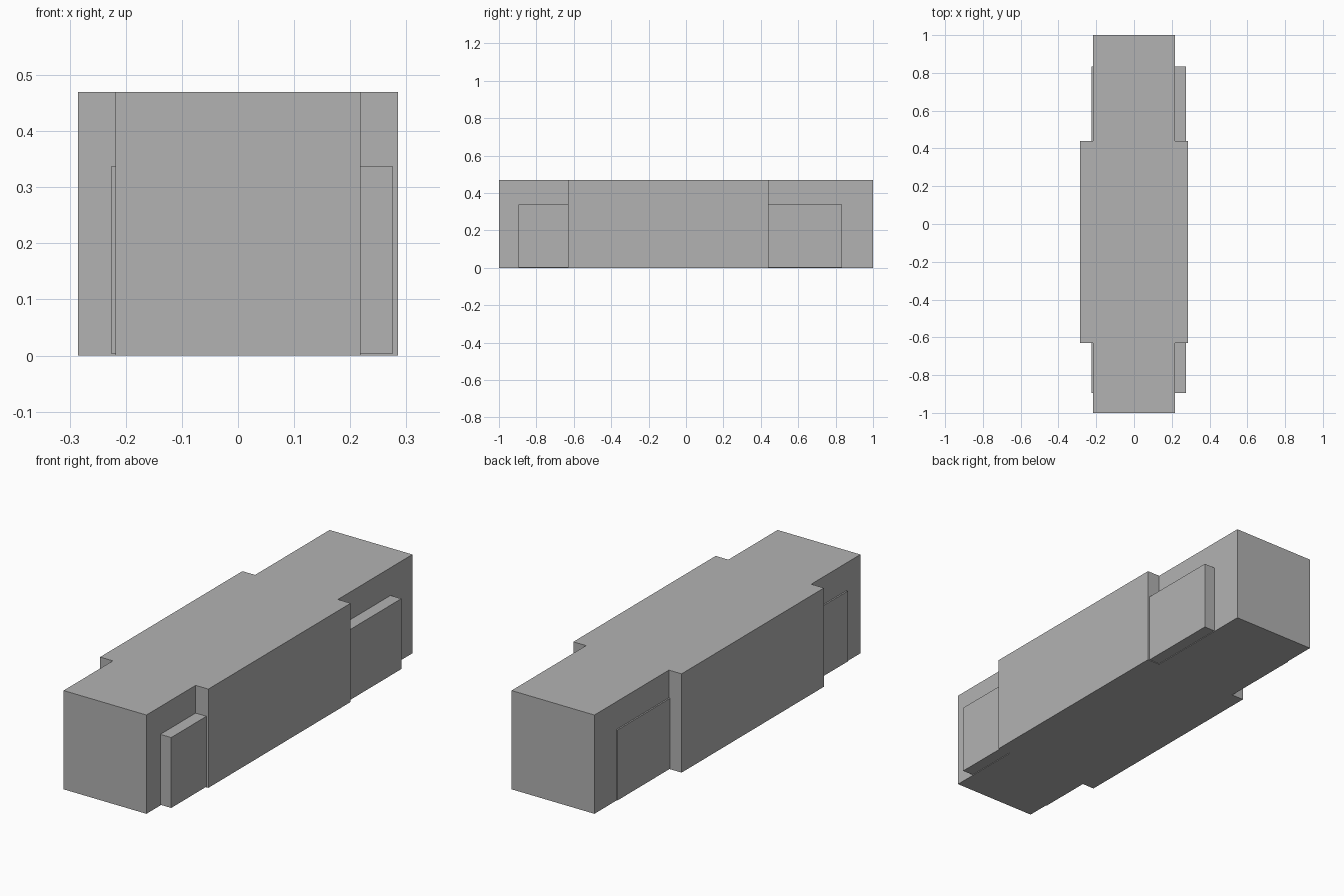
import bpy
import bmesh

cube = bpy.data.objects.get("Cube")
if cube:
    bpy.data.objects.remove(cube, do_unlink=True)

# Single flat grey
grey = bpy.data.materials.new("light_grey")
grey.use_nodes = True
colour = (0.448, 0.448, 0.448, 1.0)
grey.diffuse_color = colour
grey.node_tree.nodes["Principled BSDF"].inputs["Base Color"].default_value = colour


def prism(name, outline, z0, z1):
    """Extrude a plan outline from z0 up to z1."""
    bm = bmesh.new()
    base = bm.faces.new([bm.verts.new((x, y, z0)) for x, y in outline])
    top = bmesh.ops.extrude_face_region(bm, geom=[base], use_keep_orig=True)
    verts = [g for g in top["geom"] if isinstance(g, bmesh.types.BMVert)]
    bmesh.ops.translate(bm, verts=verts, vec=(0, 0, z1 - z0))
    bmesh.ops.recalc_face_normals(bm, faces=bm.faces)
    mesh = bpy.data.meshes.new(name)
    bm.to_mesh(mesh)
    bm.free()
    mesh.materials.append(grey)
    obj = bpy.data.objects.new(name, mesh)
    bpy.context.collection.objects.link(obj)
    return obj


def box(name, x0, x1, y0, y1, z0, z1):
    return prism(name, [(x0, y0), (x1, y0), (x1, y1), (x0, y1)], z0, z1)


# Main body: long block with a wider middle section
END, MID = 0.218, 0.285
FRONT, BACK = -0.63, 0.44
half = [(END, -1), (END, FRONT), (MID, FRONT), (MID, BACK), (END, BACK), (END, 1)]
body_outline = half + [(-x, y) for x, y in reversed(half)]
prism("main_body", body_outline, 0, 0.47)

# Lower side blocks beside both ends: deep on the left, shallow on the right
for end, y0, y1 in (("front", -0.895, FRONT), ("back", BACK, 0.835)):
    box(end + "_left_block", END, 0.275, y0, y1, 0.003, 0.338)
    box(end + "_right_block", -0.225, -END, y0, y1, 0.003, 0.338)
